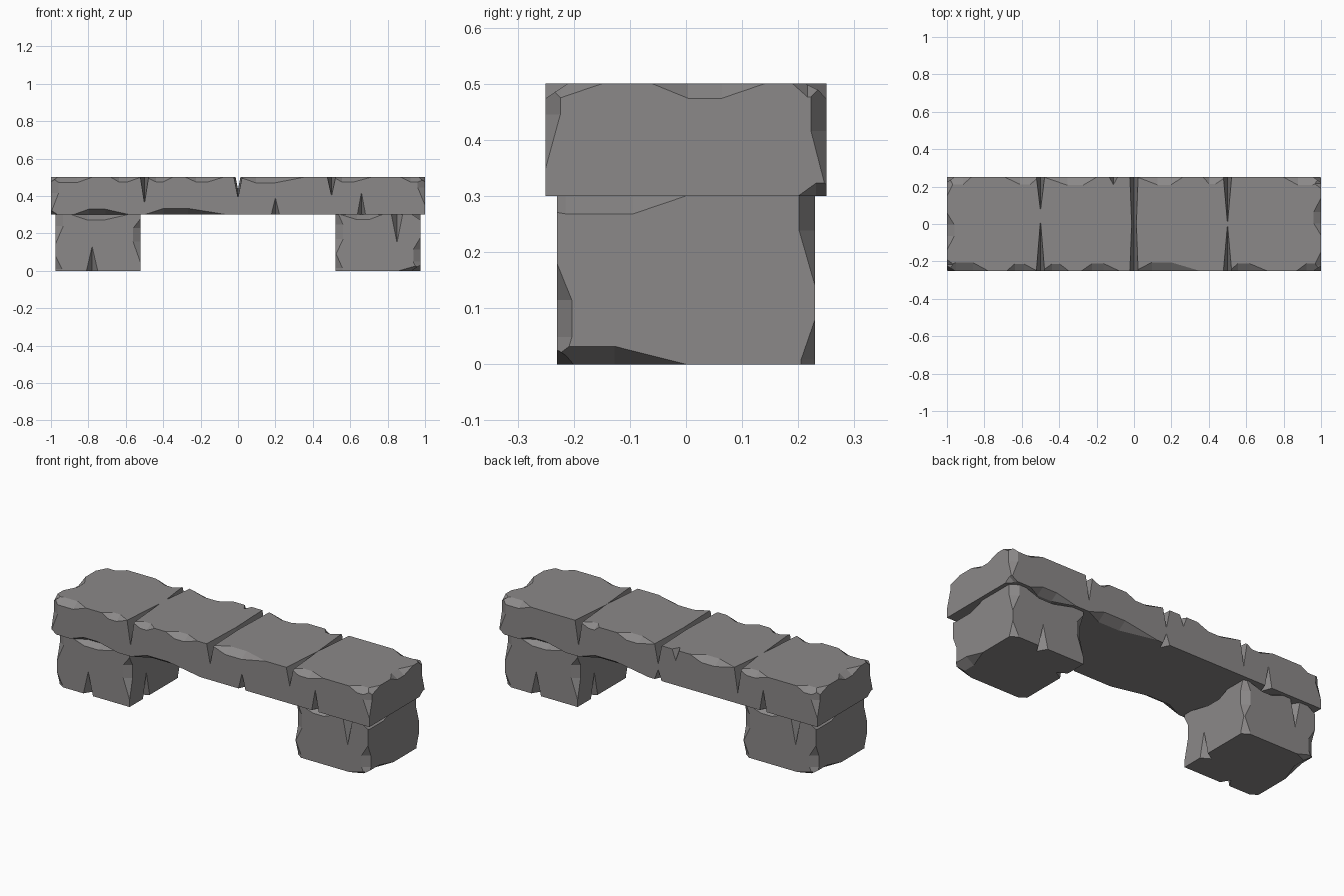
import bpy
import bmesh
import math
import random
from mathutils import Vector

random.seed(4)

old = bpy.data.objects.get("Cube")
if old:
    bpy.data.objects.remove(old, do_unlink=True)

stone = bpy.data.materials.new("grey_stone")
stone.use_nodes = True
COLOUR = (0.26, 0.25, 0.25, 1)
stone.diffuse_color = COLOUR
stone.node_tree.nodes["Principled BSDF"].inputs["Base Color"].default_value = COLOUR

# Side name -> axis and direction; an edge is named by the two sides it joins
SIDES = {"outer": (0, 1), "inner": (0, -1), "back": (1, 1),
         "front": (1, -1), "top": (2, 1), "bottom": (2, -1)}
OPPOSITE = {"front": "back", "back": "front", "outer": "inner", "inner": "outer"}


def flake(at, half):
    """Shallow flake with a flat middle: start, mid, second mid, end, depths."""
    depth = 0.02 + 0.06 * half
    centre = at + random.uniform(-0.3, 0.3) * half
    flat = 0.3 * half
    return at - half, centre - flat, centre + flat, at + half, 1.5 * depth, depth


def crack(at, across, down, half=0.022):
    """Narrow wedge running across the first face and down the second."""
    return at - half, at, at, at + half, across, down


def add_hull(bm, points):
    verts = [bm.verts.new(p) for p in points]
    bmesh.ops.remove_doubles(bm, verts=verts, dist=1e-5)
    verts = [v for v in verts if v.is_valid]
    bmesh.ops.convex_hull(bm, input=verts)
    loose = [v for v in verts if v.is_valid and not v.link_faces]
    bmesh.ops.delete(bm, geom=loose, context="VERTS")


def add_chip(bm, low, high, edge, chip):
    """Cutter that tapers out at both tips and is deepest between the mids."""
    start, mid, mid_b, end, across, down = chip
    sides = sorted(SIDES[word] for word in edge.split("_"))
    axis = ({0, 1, 2} - {n for n, sign in sides}).pop()

    def point(along, *insets):
        p = Vector()
        p[axis] = along
        for (n, sign), inset in zip(sides, insets):
            p[n] = (high[n] if sign > 0 else low[n]) - sign * inset
        return p

    points = []
    for tip, m in ((start, mid), (end, mid_b)):
        p, q, t = point(m, across, 0), point(m, 0, down), point(tip, 0, 0)
        # overshoot inside the cutting planes so the cut is clean
        over = (p - q) * 0.2
        points += [p + over, q - over, t + (t - (p + q) / 2) * 0.15,
                   point(m, -0.06, -0.06)]
    add_hull(bm, points)


def make_block(name, low, high, chips):
    low, high = Vector(low), Vector(high)
    bpy.ops.mesh.primitive_cube_add(size=1, location=(low + high) / 2)
    block = bpy.context.object
    block.name = name
    block.scale = high - low
    bpy.ops.object.transform_apply(location=True, rotation=True, scale=True)
    block.data.materials.append(stone)
    bm = bmesh.new()
    for edge, cuts in chips.items():
        for chip in cuts:
            add_chip(bm, low, high, edge, chip)
    bmesh.ops.recalc_face_normals(bm, faces=bm.faces)
    mesh = bpy.data.meshes.new("chip_cutter")
    bm.to_mesh(mesh)
    bm.free()
    mesh.materials.append(stone)
    cutter = bpy.data.objects.new("chip_cutter", mesh)
    cutter.hide_render = True
    bpy.context.collection.objects.link(cutter)
    mod = block.modifiers.new("chips", "BOOLEAN")
    mod.operation = "DIFFERENCE"
    mod.solver = "EXACT"
    mod.object = cutter
    mod.use_self = True
    bpy.context.view_layer.objects.active = block
    bpy.ops.object.modifier_apply(modifier=mod.name)
    bpy.data.objects.remove(cutter, do_unlink=True)
    return block


def add_turned(chips):
    """Repeat every chip on the opposite side, turned half way round."""
    for edge, cuts in list(chips.items()):
        turned = "_".join(OPPOSITE.get(word, word) for word in edge.split("_"))
        upright = "top" not in edge and "bottom" not in edge
        chips[turned] = [c if upright else (-c[3], -c[2], -c[1], -c[0], c[4], c[5])
                         for c in cuts]


# Seat slab: matching ends and underside
seat = {
    "front_bottom": [flake(-0.73, 0.15), flake(-0.28, 0.22),
                     crack(0.66, 0.06, 0.12)],
    "outer_top": [flake(0.04, 0.1), flake(-0.23, 0.08), flake(0.25, 0.06)],
    "outer_bottom": [flake(0.25, 0.05)],
    "front_outer": [flake(0.45, 0.1)],
    "back_outer": [flake(0.43, 0.12)],
}
add_turned(seat)

# Seat slab: flaked long edges and deep cracks across the top
seat["front_bottom"].append(crack(0.2, 0.05, 0.09))
seat["back_bottom"].append(crack(0, 0.05, 0.06))
seat["front_top"] = [flake(-0.93, 0.15), flake(-0.6, 0.08), flake(-0.42, 0.07),
                     flake(-0.18, 0.1), flake(0.18, 0.17), flake(0.61, 0.1),
                     flake(0.97, 0.1), crack(-0.5, 0.27, 0.14),
                     crack(0, 0.6, 0.11), crack(0.5, 0.25, 0.1)]
seat["back_top"] = [flake(-0.97, 0.1), flake(-0.6, 0.09), flake(-0.34, 0.14),
                    flake(0.14, 0.12), flake(0.43, 0.06), flake(0.93, 0.13),
                    crack(-0.5, 0.18, 0.14), crack(-0.11, 0.04, 0.06),
                    crack(0, 0.6, 0.11), crack(0.5, 0.25, 0.14)]
make_block("seat_slab", (-1, -0.25, 0.3), (1, 0.25, 0.5), seat)

# Leg block: chipped corners, wedge cracks on front, back and inner faces
leg = {
    "front_top": [flake(0.66, 0.11), crack(0.85, 0.05, 0.15, 0.03)],
    "back_top": [flake(0.74, 0.15)],
    "front_bottom": [flake(0.96, 0.1)],
    "back_bottom": [crack(0.78, 0.05, 0.13, 0.03)],
    "outer_top": [flake(-0.2, 0.2)],
    "inner_top": [flake(0.04, 0.14)],
    "outer_bottom": [flake(-0.2, 0.2)],
    "inner_bottom": [crack(0.08, 0.05, 0.14, 0.03)],
    "front_outer": [flake(0.07, 0.11)],
    "back_outer": [flake(0.28, 0.14), flake(0, 0.08)],
    "front_inner": [flake(0.21, 0.13), flake(0.01, 0.09)],
    "back_inner": [flake(0.16, 0.12)],
}
left_leg = make_block("left_leg", (0.52, -0.23, 0), (0.977, 0.23, 0.3), leg)

# The other leg is the same block turned half way round
right_leg = left_leg.copy()
right_leg.name = "right_leg"
right_leg.rotation_euler.z = math.pi
bpy.context.collection.objects.link(right_leg)
